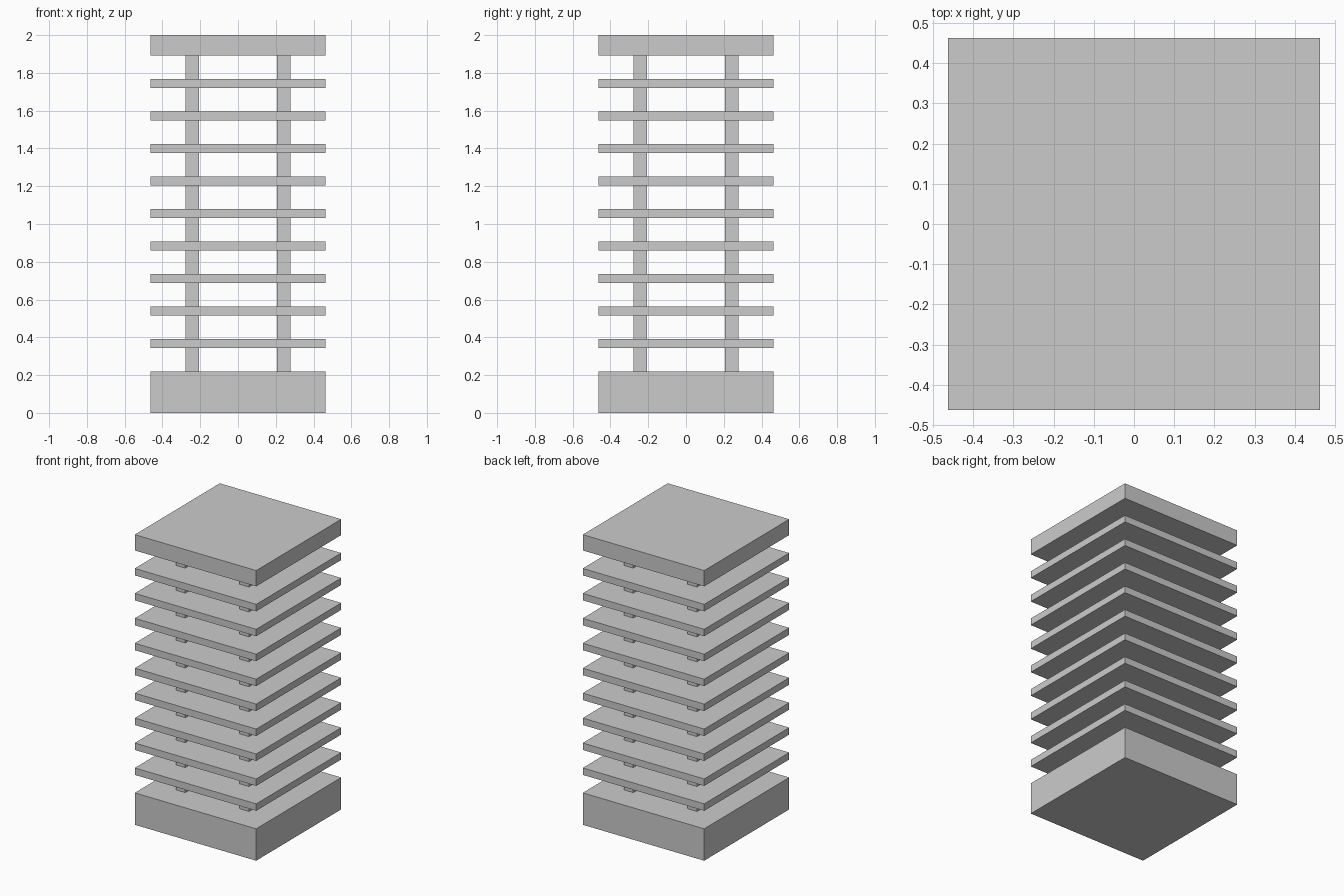
import bpy

if "Cube" in bpy.data.objects:
    bpy.data.objects.remove(bpy.data.objects["Cube"], do_unlink=True)

grey = bpy.data.materials.new("light grey")
grey.use_nodes = True
colour = (0.6, 0.6, 0.6, 1)
grey.diffuse_color = colour
grey.node_tree.nodes["Principled BSDF"].inputs["Base Color"].default_value = colour

WIDTH = 0.926
BASE_TOP, CAP_BOTTOM, HEIGHT = 0.22, 1.891, 2.0
PLATES, PLATE_THICKNESS = 9, 0.048
POST_OFFSET, POST_WIDTH = 0.243, 0.072


def box(name, width, bottom, top, x=0, y=0):
    """Square block standing between two heights."""
    bpy.ops.mesh.primitive_cube_add(size=1, location=(x, y, (bottom + top) / 2))
    obj = bpy.context.object
    obj.name = name
    obj.scale = (width, width, top - bottom)
    bpy.ops.object.transform_apply(location=False, rotation=False, scale=True)
    obj.data.materials.append(grey)
    return obj


# Thick base and cap
box("base", WIDTH, 0, BASE_TOP)
box("cap", WIDTH, CAP_BOTTOM, HEIGHT)

# Evenly spaced thin floor plates, with equal gaps between base and cap
gap = (CAP_BOTTOM - BASE_TOP - PLATES * PLATE_THICKNESS) / (PLATES + 1)
for i in range(PLATES):
    bottom = BASE_TOP + gap + i * (gap + PLATE_THICKNESS)
    box(f"floor_plate_{i + 1}", WIDTH, bottom, bottom + PLATE_THICKNESS)

# Four square posts through the plates
for side, sx in (("left", 1), ("right", -1)):
    for end, sy in (("front", -1), ("back", 1)):
        box(f"{end}_{side}_post", POST_WIDTH, BASE_TOP, CAP_BOTTOM,
            sx * POST_OFFSET, sy * POST_OFFSET)
